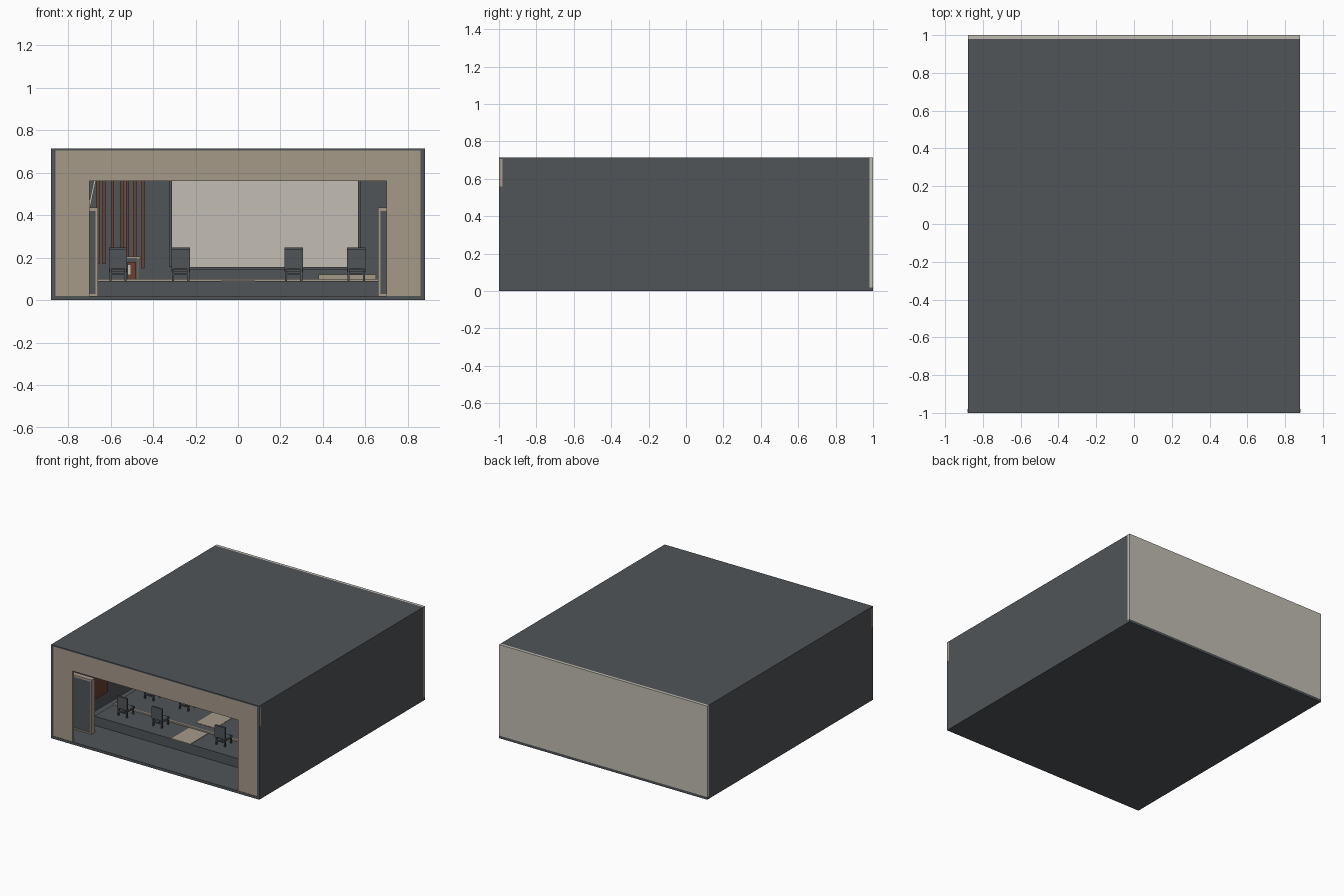
import bpy, bmesh, math
from mathutils import Vector


def material(name, rgb):
    m = bpy.data.materials.new(name)
    m.diffuse_color = (*rgb, 1)
    return m


DARK = material("charcoal", (0.080, 0.089, 0.098))
BEIGE = material("warm beige", (0.38, 0.32, 0.25))
CREAM = material("pale cream", (0.54, 0.51, 0.45))
BROWN = material("red brown wood", (0.15, 0.05, 0.03))


def boxes(name, mat, *spans):
    """One object made of boxes, each given as (x0, x1, y0, y1, z0, z1)."""
    bm = bmesh.new()
    for x0, x1, y0, y1, z0, z1 in spans:
        geo = bmesh.ops.create_cube(bm, size=1)
        for v in geo["verts"]:
            v.co = Vector(((x0 + x1) / 2 + v.co.x * (x1 - x0),
                           (y0 + y1) / 2 + v.co.y * (y1 - y0),
                           (z0 + z1) / 2 + v.co.z * (z1 - z0)))
    mesh = bpy.data.meshes.new(name)
    bm.to_mesh(mesh)
    bm.free()
    mesh.materials.append(mat)
    ob = bpy.data.objects.new(name, mesh)
    bpy.context.collection.objects.link(ob)
    return ob


H = 0.715

# Room shell
boxes("floor", DARK, (-0.88, 0.88, -1, 1, 0, 0.02))
boxes("roof", DARK, (-0.88, 0.88, -1, 0.98, H - 0.01, H))
for side, s in (("left", -1), ("right", 1)):
    xs = sorted((s * 0.86, s * 0.88))
    boxes(side + "_wall", DARK, (*xs, -1, 0.98, 0.02, H - 0.01))
boxes("back_wall", CREAM, (-0.88, 0.88, 0.98, 1, 0.02, H))
boxes("inner_back_wall", DARK, (-0.86, 0.86, 0.965, 0.979, 0.02, H - 0.01))

# Front facade: header shows slightly through the side walls
boxes("facade_header", BEIGE, (-0.8808, 0.8808, -0.998, -0.98, 0.56, H - 0.01))
boxes("facade_jambs", BEIGE,
      (-0.86, -0.70, -0.998, -0.98, 0.02, 0.56),
      (0.70, 0.86, -0.998, -0.98, 0.02, 0.56))

# Framed partitions either side of the entrance
for side, s in (("left", -1), ("right", 1)):
    xs = sorted((s * 0.67, s * 0.86))
    edge = sorted((s * 0.66, s * 0.67))
    boxes(side + "_partition", DARK, (*xs, -0.82, -0.79, 0.03, 0.42))
    boxes(side + "_partition_frame", BEIGE,
          (*edge, -0.825, -0.785, 0.02, 0.435),
          (*xs, -0.825, -0.785, 0.42, 0.435),
          (*xs, -0.825, -0.785, 0.02, 0.03))

# Seating platform with pale nosing strips and a central runner
boxes("front_tier", DARK, (-0.73, 0.73, -0.69, -0.46, 0.02, 0.09))
boxes("main_tier", DARK, (-0.73, 0.73, -0.46, 0.70, 0.02, 0.098))
boxes("tier_nosing", BEIGE, (-0.73, 0.73, -0.468, -0.455, 0.09, 0.1))
boxes("centre_runner", BEIGE,
      (-0.08, 0.08, -0.69, -0.475, 0.09, 0.093),
      (-0.08, 0.08, -0.39, 0.70, 0.098, 0.1))
boxes("low_plinth", BEIGE, (0.38, 0.65, 0.73, 0.93, 0.02, 0.12))

# Screen on the back wall
boxes("screen_frame", DARK,
      (-0.325, -0.31, 0.94, 0.965, 0.155, 0.65),
      (0.565, 0.58, 0.94, 0.965, 0.155, 0.65),
      (-0.31, 0.565, 0.94, 0.965, 0.145, 0.157),
      (-0.31, 0.565, 0.94, 0.965, 0.64, 0.65))
boxes("screen", CREAM, (-0.31, 0.565, 0.95, 0.965, 0.157, 0.64))


# Chairs, all facing the screen
def chair(name, x, y, z):
    w = 0.043
    ob = boxes(name, DARK,
               (x - w, x + w, y - 0.045, y - 0.03, z + 0.06, z + 0.15),
               (x - w, x + w, y - 0.03, y + 0.05, z + 0.043, z + 0.057),
               (x - 0.036, x + 0.036, y - 0.04, y - 0.03, z + 0.028, z + 0.036),
               *[(x + sx * 0.036 - 0.005, x + sx * 0.036 + 0.005,
                  y + yy - 0.005, y + yy + 0.005, z, z + 0.062)
                 for sx in (-1, 1) for yy in (-0.035, 0.04)])
    return ob


for row, y in enumerate((-0.55, -0.23, 0.09, 0.41)):
    z = 0.09 if row == 0 else 0.098
    for col, x in enumerate((-0.565, -0.27, 0.262, 0.557)):
        chair(f"chair_{row + 1}_{col + 1}", x, y, z)

# Hanging timber slats at the back left
slats = ((-0.66, 0.17), (-0.63, 0.17), (-0.59, 0.2), (-0.545, 0.2),
         (-0.52, 0.2), (-0.485, 0.2), (-0.447, 0.15))
boxes("timber_slats", BROWN,
      *[(x - 0.007, x + 0.007, 0.90, 0.94, z, H - 0.01) for x, z in slats])

# Timber panel on the left wall
boxes("wall_panel", BROWN, (-0.86, -0.845, -0.52, -0.36, 0.12, 0.56))

# Side table with a box beneath
boxes("side_table", BEIGE, (-0.535, -0.46, 0.74, 0.84, 0.193, 0.205),
      (-0.475, -0.465, 0.74, 0.84, 0.02, 0.193),
      (-0.535, -0.525, 0.74, 0.84, 0.02, 0.193))
boxes("storage_box", BROWN, (-0.52, -0.48, 0.75, 0.83, 0.02, 0.18))
boxes("box_label", CREAM, (-0.517, -0.505, 0.745, 0.75, 0.12, 0.165))

# Slanted pole near the left wall
pole = boxes("slanted_pole", CREAM, (-0.005, 0.005, -0.005, 0.005, -0.1, 0.1))
pole.location = (-0.685, 0.5, 0.51)
pole.rotation_euler = (0, math.radians(12), 0)
